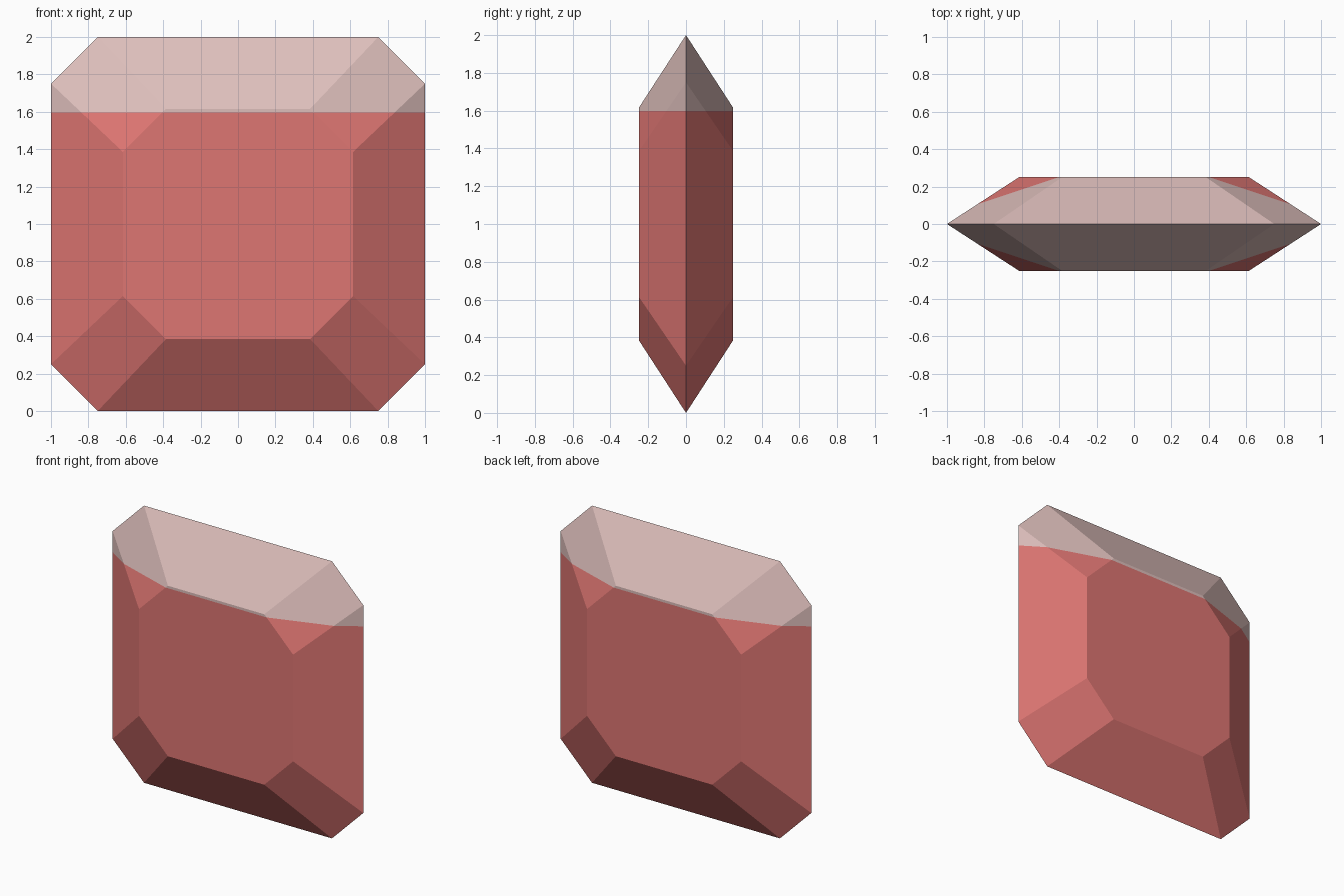
import bpy, bmesh
from mathutils import Vector

if "Cube" in bpy.data.objects:
    bpy.data.objects.remove(bpy.data.objects["Cube"])


def material(name, rgb):
    m = bpy.data.materials.new(name)
    m.diffuse_color = (*rgb, 1)
    m.use_nodes = True
    m.node_tree.nodes["Principled BSDF"].inputs["Base Color"].default_value = m.diffuse_color
    return m


def octagon(bm, half, flat, y):
    """Chamfered square outline centred on z = 1, at depth y."""
    pts = [(flat, half), (half, flat), (half, -flat), (flat, -half),
           (-flat, -half), (-half, -flat), (-half, flat), (-flat, half)]
    return [bm.verts.new((x, y, z + 1)) for x, z in pts]


# Cut gem: wide girdle in the middle, smaller flat tables front and back
bm = bmesh.new()
girdle = octagon(bm, 1.0, 0.75, 0)
for y in (-0.25, 0.25):
    table = octagon(bm, 0.615, 0.385, y)
    bm.faces.new(table)
    for i in range(8):
        j = (i + 1) % 8
        bm.faces.new((girdle[i], girdle[j], table[j], table[i]))

# Colour line near the top
LEVEL = 1.597
bmesh.ops.bisect_plane(bm, geom=bm.verts[:] + bm.edges[:] + bm.faces[:],
                       plane_co=Vector((0, 0, LEVEL)), plane_no=Vector((0, 0, 1)))
bmesh.ops.recalc_face_normals(bm, faces=bm.faces[:])
for f in bm.faces:
    f.material_index = int(f.calc_center_median().z > LEVEL)

mesh = bpy.data.meshes.new("gem")
bm.to_mesh(mesh)
bm.free()
mesh.materials.append(material("red", (0.73, 0.18, 0.17)))
mesh.materials.append(material("pale pink", (0.73, 0.52, 0.50)))
gem = bpy.data.objects.new("gem", mesh)
bpy.context.collection.objects.link(gem)
